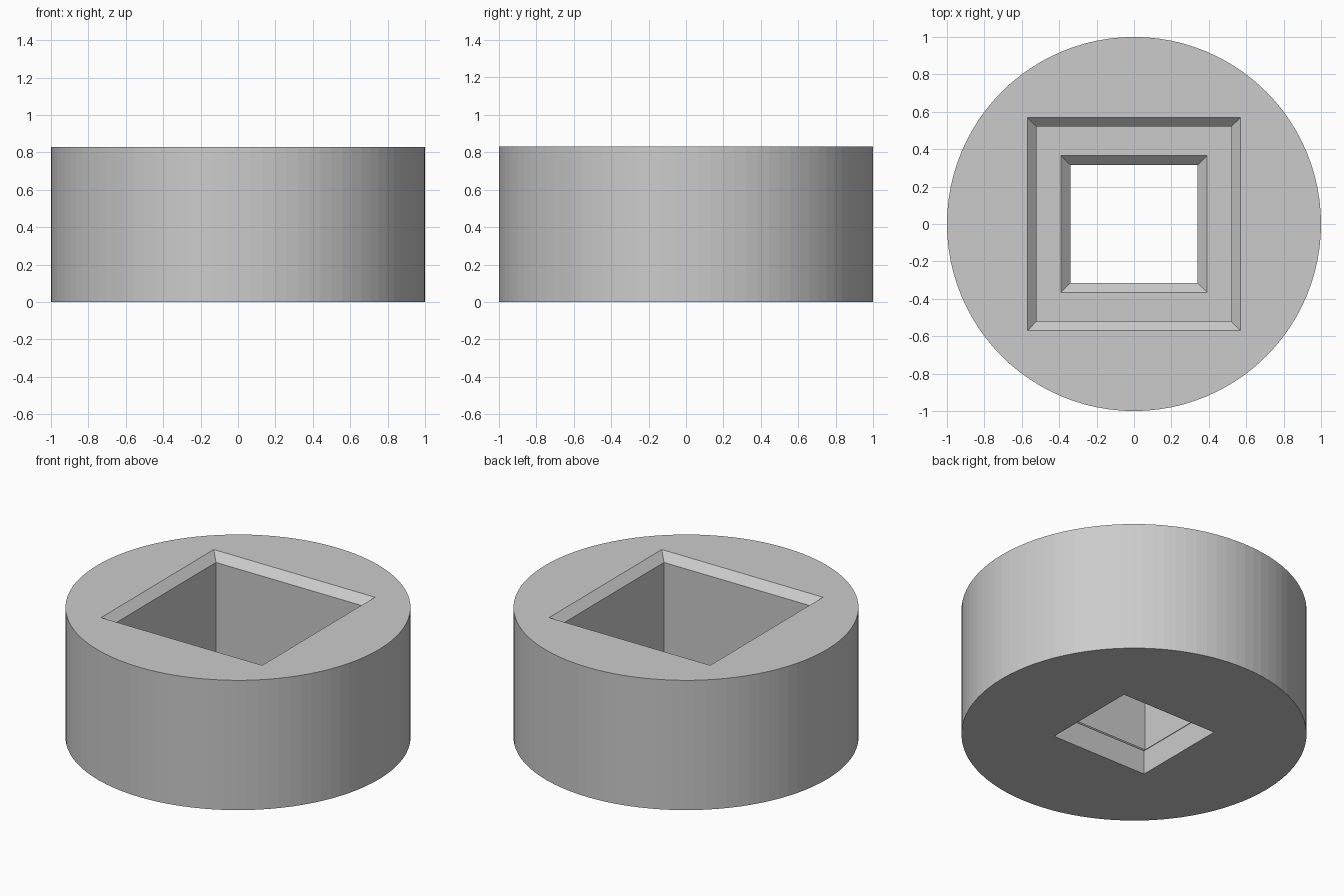
import bpy
import bmesh
from math import cos, sin, tau

cube = bpy.data.objects.get("Cube")
if cube:
    bpy.data.objects.remove(cube, do_unlink=True)

HEIGHT = 0.83
SEGMENTS = 96
LEDGE = 0.205
CHAMFER = 0.05

grey = bpy.data.materials.new("plain grey")
grey.use_nodes = True
colour = (0.6, 0.6, 0.6, 1)
grey.diffuse_color = colour
grey.node_tree.nodes["Principled BSDF"].inputs["Base Color"].default_value = colour

bm = bmesh.new()


def loop(points, z):
    """Closed ring of edges at height z."""
    verts = [bm.verts.new((x, y, z)) for x, y in points]
    return [bm.edges.new((a, b)) for a, b in zip(verts, verts[1:] + verts[:1])]


def rectangle(x, y, z):
    return loop([(-x, -y), (x, -y), (x, y), (-x, y)], z)


def flat_ring(outer, inner):
    """Flat face with a hole, between two rings."""
    bmesh.ops.triangle_fill(bm, edges=outer + inner, use_beauty=True)


# Round outer wall
circle = [(cos(tau * i / SEGMENTS), sin(tau * i / SEGMENTS)) for i in range(SEGMENTS)]
bottom_rim, top_rim = loop(circle, 0), loop(circle, HEIGHT)
bmesh.ops.bridge_loops(bm, edges=bottom_rim + top_rim)

# Square pocket with a chamfered mouth
mouth = rectangle(0.57, 0.57, HEIGHT)
pocket_top = rectangle(0.52, 0.52, HEIGHT - CHAMFER)
pocket_base = rectangle(0.52, 0.52, LEDGE)

# Smaller through hole with a chamfered upper edge
hole_mouth = rectangle(0.39, 0.365, LEDGE)
hole_top = rectangle(0.34, 0.315, LEDGE - CHAMFER)
hole_base = rectangle(0.34, 0.315, 0)

for upper, lower in ((mouth, pocket_top), (pocket_top, pocket_base),
                     (hole_mouth, hole_top), (hole_top, hole_base)):
    bmesh.ops.bridge_loops(bm, edges=upper + lower)

# Top, ledge and underside
flat_ring(top_rim, mouth)
flat_ring(pocket_base, hole_mouth)
flat_ring(bottom_rim, hole_base)

# Join flat triangles, then point every face outwards
bmesh.ops.recalc_face_normals(bm, faces=bm.faces[:])

mesh = bpy.data.meshes.new("round_socket")
bm.to_mesh(mesh)
bm.free()
mesh.materials.append(grey)
bpy.context.collection.objects.link(bpy.data.objects.new("round_socket", mesh))
